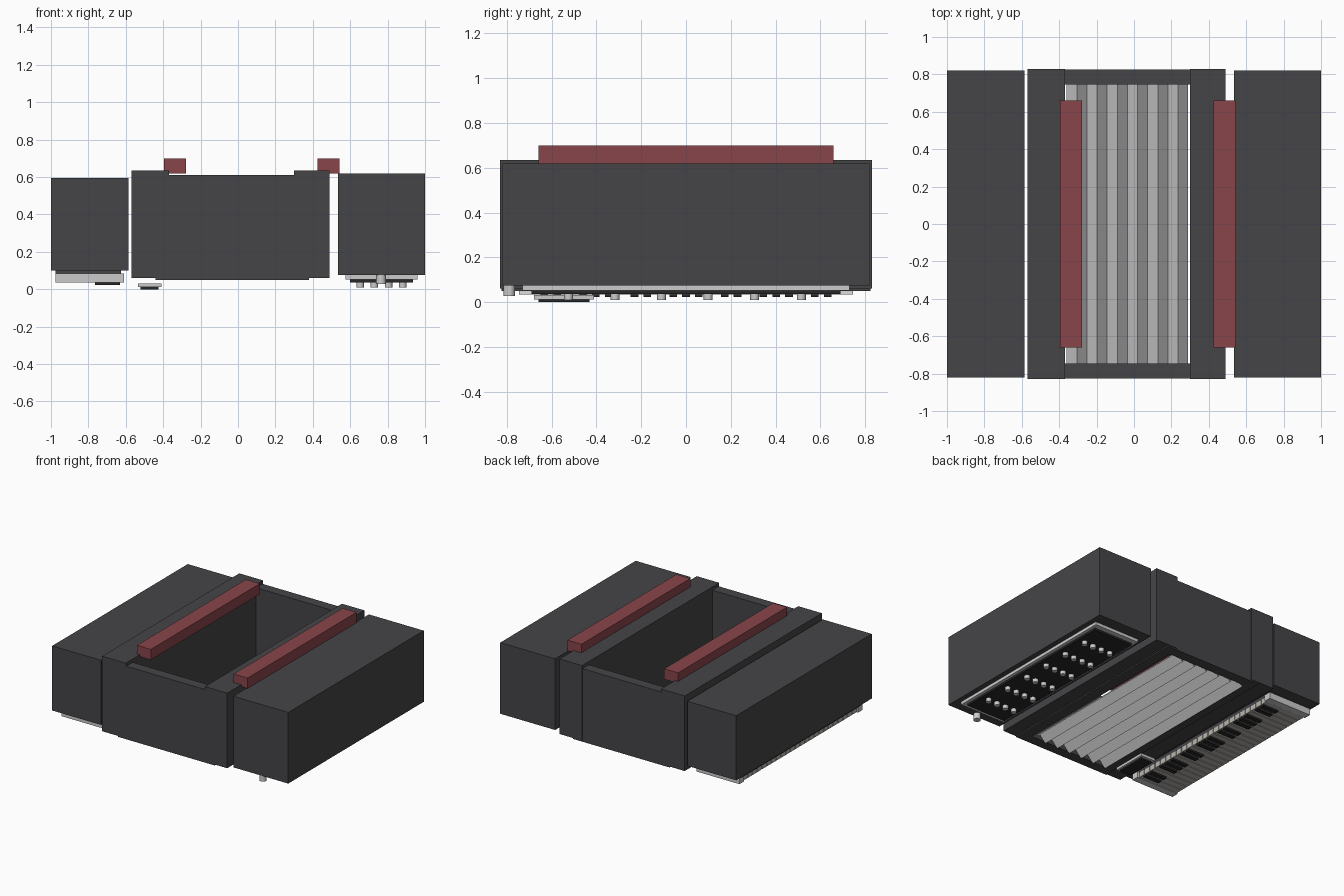
import bpy, bmesh, math

if "Cube" in bpy.data.objects:
    bpy.data.objects.remove(bpy.data.objects["Cube"])


def material(name, rgb):
    m = bpy.data.materials.new(name)
    m.diffuse_color = (*rgb, 1)
    m.use_nodes = True
    m.node_tree.nodes["Principled BSDF"].inputs["Base Color"].default_value = m.diffuse_color
    return m


DARK = material("dark_shell", (0.06, 0.06, 0.065))
BLACK = material("black", (0.02, 0.02, 0.022))
RED = material("red_strap", (0.25, 0.06, 0.07))
IVORY = material("ivory", (0.5, 0.47, 0.43))


def finish(name, bm, mat=None):
    bmesh.ops.recalc_face_normals(bm, faces=bm.faces)
    me = bpy.data.meshes.new(name)
    bm.to_mesh(me)
    bm.free()
    ob = bpy.data.objects.new(name, me)
    bpy.context.collection.objects.link(ob)
    if mat:
        me.materials.append(mat)
    return ob


def add_box(bm, x, y, z):
    """Add a box given (min, max) pairs."""
    vs = bmesh.ops.create_cube(bm, size=1)["verts"]
    for v in vs:
        v.co = [(a + b) / 2 + c * (b - a) for (a, b), c in zip((x, y, z), v.co)]


def boxes(name, specs, mat=None):
    bm = bmesh.new()
    for s in specs:
        add_box(bm, *s)
    return finish(name, bm, mat)


def cylinder(name, x, y, z0, z1, r):
    bm = bmesh.new()
    bmesh.ops.create_cone(bm, cap_ends=True, segments=16, radius1=r, radius2=r, depth=z1 - z0)
    bmesh.ops.translate(bm, verts=bm.verts, vec=(x, y, (z0 + z1) / 2))
    ob = finish(name, bm)
    for p in ob.data.polygons:
        p.use_smooth = abs(p.normal.z) < 0.5
    return ob


# Main bodies and the two bellows end frames
boxes("keyboard_body", [((-1, -0.585), (-0.82, 0.82), (0.10, 0.595))], DARK)
boxes("button_body", [((0.535, 1), (-0.82, 0.82), (0.075, 0.62))], DARK)
boxes("bellows_frame_left", [((-0.57, -0.37), (-0.83, 0.83), (0.06, 0.635))], DARK)
boxes("bellows_frame_right", [((0.30, 0.49), (-0.83, 0.83), (0.06, 0.635))], DARK)

# Front and back walls, with a thin rim around the bellows opening
for side, (a, b) in (("front", (-0.825, -0.747)), ("back", (0.747, 0.825))):
    boxes("bellows_wall_" + side, [((-0.37, 0.30), (a, b), (0.055, 0.61))], DARK)
    boxes("opening_rim_" + side, [((-0.44, 0.38), (a, b), (0.05, 0.06))], DARK)
boxes("opening_rim_sides", [((-0.44, -0.37), (-0.747, 0.747), (0.05, 0.06)),
                            ((0.30, 0.38), (-0.747, 0.747), (0.05, 0.06))], DARK)

# Pleated bellows sheet
bm = bmesh.new()
N = 12
rows = []
for i in range(N + 1):
    x = -0.36 + 0.65 * i / N
    z = 0.035 if i % 2 == 0 else 0.095
    rows.append([bm.verts.new((x, y, z)) for y in (-0.745, 0.745)])
for p, q in zip(rows, rows[1:]):
    bm.faces.new((p[0], q[0], q[1], p[1]))
finish("bellows", bm)

# Straps
for name, x in (("strap_left", -0.395), ("strap_right", 0.425)):
    boxes(name, [((x, x + 0.118), (-0.66, 0.66), (0.62, 0.70))], RED)

# Button panel, buttons and air valve
boxes("button_tray", [((0.575, 0.96), (-0.73, 0.73), (0.052, 0.075))])
boxes("button_panel", [((0.60, 0.935), (-0.69, 0.69), (0.037, 0.052))], BLACK)
for r in range(6):
    for c in range(4):
        cylinder(f"bass_button_{r}_{c}", 0.653 + 0.076 * c, -0.525 + 0.208 * r, 0.01, 0.038, 0.02)
cylinder("air_valve", 0.765, -0.79, 0.028, 0.076, 0.026)

# Keyboard bed, end blocks, white and black keys
boxes("key_bed", [((-0.975, -0.625), (-0.73, 0.73), (0.075, 0.10))], DARK)
boxes("key_end_blocks", [((-0.975, -0.61), (-0.745, -0.69), (0.035, 0.085)),
                         ((-0.975, -0.61), (0.69, 0.745), (0.035, 0.085))])
KEYS = 24
pitch = 1.38 / KEYS
white, black = [], []
for i in range(KEYS):
    y = -0.69 + pitch * i
    white.append(((-0.965, -0.625), (y + 0.003, y + pitch - 0.003), (0.037, 0.077)))
    if i and i % 7 not in (0, 3):
        black.append(((-0.765, -0.63), (y - 0.017, y + 0.017), (0.024, 0.045)))
boxes("white_keys", white, IVORY)
boxes("black_keys", black, BLACK)

# Register switch plate on the left frame
boxes("register_plate", [((-0.535, -0.41), (-0.68, -0.41), (0.012, 0.032))])
boxes("register_cover", [((-0.52, -0.425), (-0.66, -0.43), (0.0, 0.012))], BLACK)
